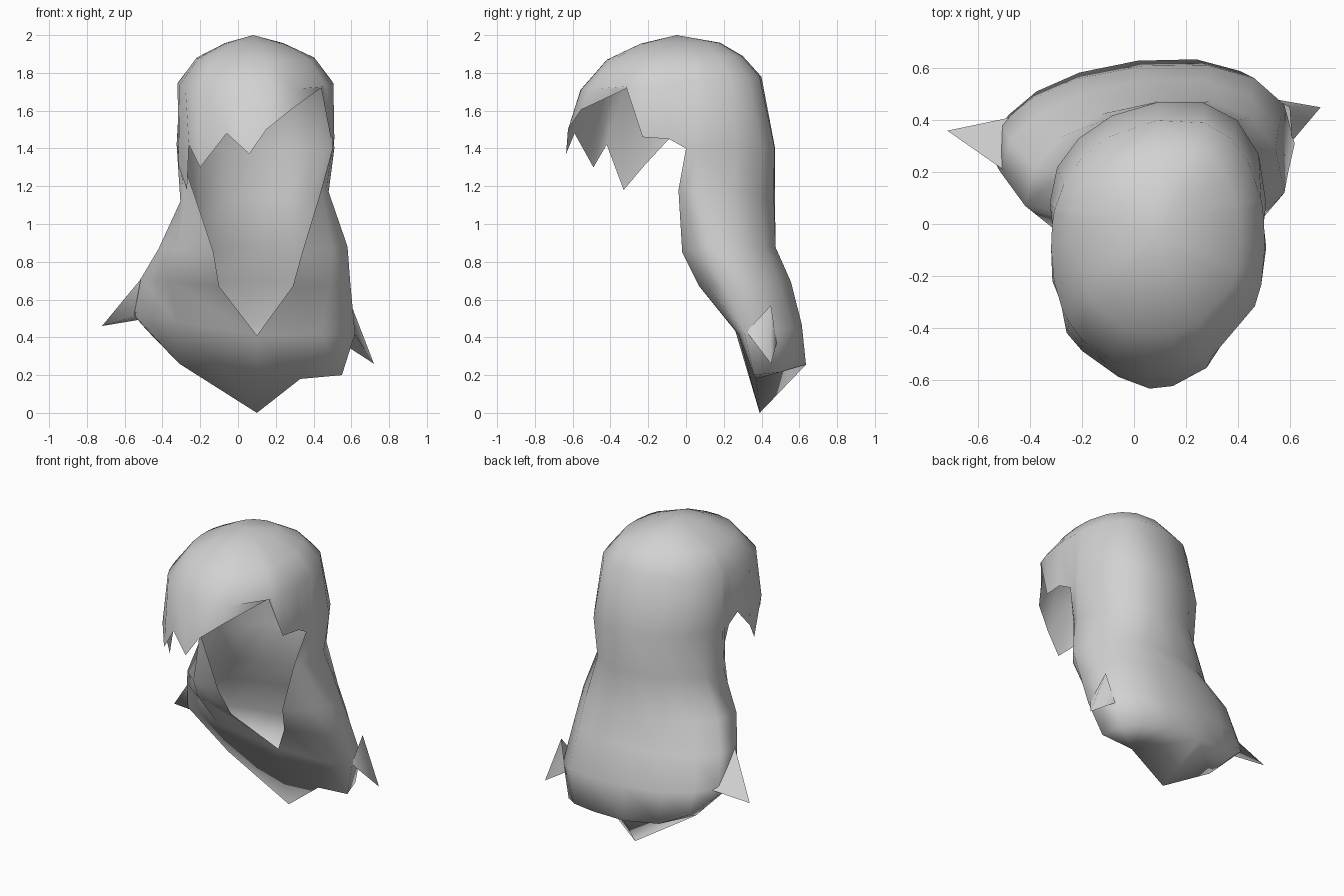
import bpy, bmesh, math

cube = bpy.data.objects.get("Cube")
if cube:
    bpy.data.objects.remove(cube, do_unlink=True)

GREY = (0.64, 0.64, 0.64, 1.0)
mat = bpy.data.materials.new("hair grey")
mat.diffuse_color = GREY
mat.use_nodes = True
mat.node_tree.nodes["Principled BSDF"].inputs["Base Color"].default_value = GREY

SKEW = 0.07  # the back is fuller on the +x side
bm = bmesh.new()


def spow(v, p):
    return math.copysign(abs(v) ** p, v)


def lerp(a, b, f):
    return a + (b - a) * f


def add(points):
    return [bm.verts.new(p) for p in points]


def bridge(a, b, closed=False):
    n = len(a)
    for i in range(n if closed else n - 1):
        j = (i + 1) % n
        bm.faces.new((a[i], a[j], b[j], b[i]))


def arc(right, left, yb, z_mid):
    """Nine points from the +x side point, round the back, to the -x side point."""
    pts = []
    for i in range(9):
        t = math.pi * i / 8
        c, s = math.cos(t), max(0.0, math.sin(t))
        f = (1 - spow(c, 0.9)) / 2
        side_y = lerp(right[1], left[1], f)
        side_z = lerp(right[2], left[2], f)
        pts.append((lerp(right[0], left[0], f),
                    side_y + (yb - side_y) * s ** 0.9 + SKEW * c * s,
                    lerp(side_z, z_mid, s ** 2)))
    return pts


def curtain_row(open_r, open_l, y_open, z_open, right, left, yb, bulge):
    """C-shaped section: front edge, side, back, side, front edge."""
    ends = (open_r, y_open, z_open), (open_l, y_open, z_open)

    def mid(a, b):
        x, y, z = (lerp(p, q, 0.65) for p, q in zip(a, b))
        return (x, y - bulge, z)
    z_mid = (right[2] + left[2]) / 2
    return ([ends[0], mid(ends[0], right)] + arc(right, left, yb, z_mid)
            + [mid(ends[1], left), ends[1]])


# Long hair hanging down the back and wrapping round to the front
rows = [
    curtain_row(0.50, -0.315, 0.00, 1.40, (0.51, 0.08, 1.40), (-0.325, 0.08, 1.42), 0.47, 0.0),
    curtain_row(0.44, -0.24, -0.04, 1.18, (0.48, 0.05, 1.17), (-0.305, 0.04, 1.12), 0.47, 0.02),
    curtain_row(0.34, -0.13, -0.02, 0.85, (0.58, 0.12, 0.88), (-0.42, 0.07, 0.87), 0.475, 0.05),
    curtain_row(0.29, -0.10, 0.07, 0.67, (0.595, 0.20, 0.68), (-0.515, 0.20, 0.71), 0.555, 0.045),
    curtain_row(0.10, 0.10, 0.28, 0.41, (0.62, 0.31, 0.42), (-0.55, 0.26, 0.52), 0.61, 0.02),
]
curtain = [add(r) for r in rows]

# Lower rim, swinging down to a point at the front
tip = (0.10, 0.39, 0.0)
rim = add([tip, (0.33, 0.37, 0.18)]
          + arc((0.55, 0.36, 0.20), (-0.52, 0.31, 0.48), 0.63, 0.25)
          + [(-0.31, 0.34, 0.26), tip])
curtain.append(rim)
for upper, lower in zip(curtain, curtain[1:]):
    bridge(upper, lower)

# Underside of the hair ends, fanned from the two front hem points and the tip
for i in range(2, 6):
    bm.faces.new((rim[1], rim[i], rim[i + 1]))
for i in range(6, 10):
    bm.faces.new((rim[11], rim[i], rim[i + 1]))
bm.faces.new((rim[0], rim[1], rim[6]))
bm.faces.new((rim[0], rim[6], rim[11]))

# Jagged fringe, from the -x side across the face to the +x side
fringe = [(-0.315, -0.09, 1.45), (-0.315, -0.22, 1.31), (-0.27, -0.33, 1.18),
          (-0.26, -0.42, 1.42), (-0.20, -0.49, 1.30), (-0.06, -0.59, 1.48),
          (0.06, -0.635, 1.37), (0.15, -0.625, 1.50), (0.28, -0.555, 1.605),
          (0.44, -0.31, 1.72), (0.49, -0.23, 1.46), (0.51, -0.09, 1.45)]
hem = curtain[0] + add(fringe)
angles = [math.atan2((v.co.y + 0.08) / 0.55, (v.co.x - 0.095) / 0.415) for v in hem]

# Domed crown: x left, x right, y front, y back, z front, z back
crown = [(-0.32, 0.505, -0.56, 0.40, 1.71, 1.78),
         (-0.22, 0.405, -0.42, 0.30, 1.87, 1.89),
         (-0.07, 0.24, -0.24, 0.18, 1.955, 1.96)]
below = hem
for xl, xr, yf, yb, zf, zb in crown:
    ring = []
    for t in angles:
        c, s = spow(math.cos(t), 0.88), spow(math.sin(t), 0.88)
        ring.append(((xl + xr) / 2 + (xr - xl) / 2 * c,
                     (yf + yb) / 2 + (yb - yf) / 2 * s + SKEW * c * max(0, s) * (xr - xl),
                     (zf + zb) / 2 + (zb - zf) / 2 * s))
    ring = add(ring)
    bridge(ring, below, closed=True)
    below = ring
pole = bm.verts.new((0.08, -0.05, 2.0))
for i, v in enumerate(below):
    bm.faces.new((v, below[(i + 1) % len(below)], pole))

bmesh.ops.remove_doubles(bm, verts=bm.verts, dist=0.0005)
bmesh.ops.recalc_face_normals(bm, faces=bm.faces)


def finish(mesh_bm, name):
    me = bpy.data.meshes.new(name)
    mesh_bm.to_mesh(me)
    mesh_bm.free()
    me.materials.append(mat)
    ob = bpy.data.objects.new(name, me)
    bpy.context.collection.objects.link(ob)
    bpy.ops.object.select_all(action='DESELECT')
    ob.select_set(True)
    bpy.context.view_layer.objects.active = ob
    bpy.ops.object.shade_smooth_by_angle(angle=math.radians(110))


finish(bm, "hair")

# Flicked-out locks on each side
locks = {
    "left_lock": [(0.61, 0.32, 0.43), (0.60, 0.45, 0.57), (0.55, 0.48, 0.37), (0.72, 0.45, 0.26)],
    "right_lock": [(-0.505, 0.21, 0.72), (-0.545, 0.26, 0.51), (-0.48, 0.41, 0.50), (-0.72, 0.36, 0.46)],
}
for name, pts in locks.items():
    bm = bmesh.new()
    a, b, c, d = add(pts)
    for f in ((a, b, d), (b, c, d), (c, a, d)):
        bm.faces.new(f)
    bmesh.ops.recalc_face_normals(bm, faces=bm.faces)
    finish(bm, name)
